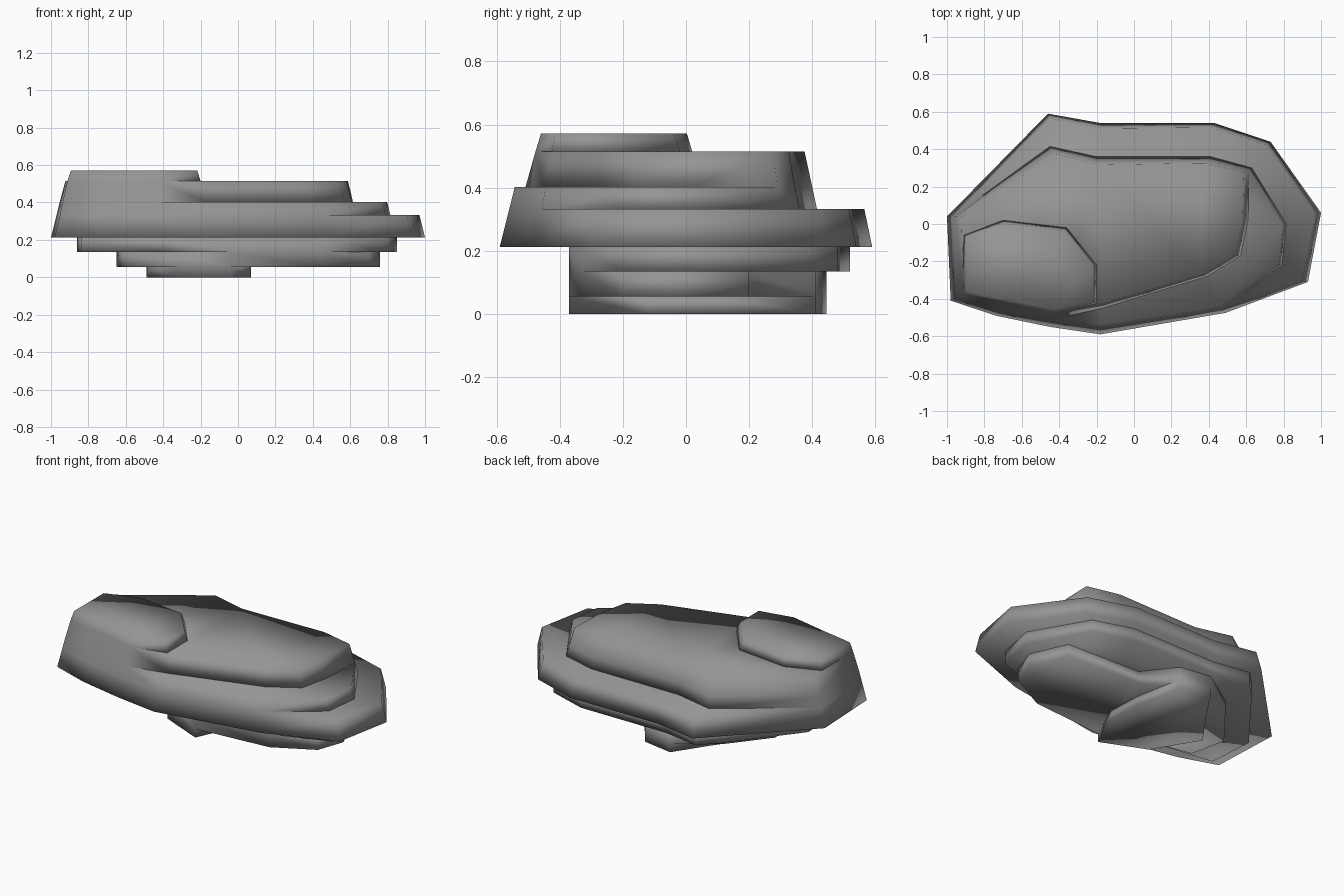
import bpy, bmesh
from mathutils import Vector

if "Cube" in bpy.data.objects:
    bpy.data.objects.remove(bpy.data.objects["Cube"])

bm = bmesh.new()


def slab(outline, z0, z1, inset=0.0):
    """Flat stone layer: outline at z0, pulled toward its centre at z1."""
    pts = [Vector(p) for p in outline]
    mid = sum(pts, Vector((0, 0))) / len(pts)
    low = [bm.verts.new((p.x, p.y, z0)) for p in pts]
    top = []
    for p in pts:
        q = p + (mid - p).normalized() * inset
        top.append(bm.verts.new((q.x, q.y, z1)))
    faces = [bm.faces.new(low), bm.faces.new(top)]
    n = len(pts)
    for i in range(n):
        j = (i + 1) % n
        faces.append(bm.faces.new((low[i], low[j], top[j], top[i])))
    bmesh.ops.recalc_face_normals(bm, faces=faces)


# Foot, then the two base layers stepping outward
slab([(-.49, .03), (-.32, -.25), (-.04, -.37), (.07, -.12), (.06, .1),
      (.0, .41), (-.2, .445), (-.33, .25)], 0, .055)
slab([(-.65, .03), (-.6, -.2), (-.32, -.26), (-.04, -.37), (.45, -.33), (.7, -.2),
      (.76, -.03), (.66, .2), (.15, .22), (.0, .41), (-.2, .445), (-.45, .28)],
     .055, .135)
slab([(-.86, 0), (-.84, -.3), (-.4, -.36), (-.04, -.37), (.45, -.33), (.8, -.2),
      (.85, .05), (.65, .4), (.4, .48), (-.2, .48), (-.43, .52), (-.53, .42)],
     .135, .212)

# Widest slab
slab([(-1, .04), (-.98, -.41), (-.74, -.49), (-.45, -.55), (-.18, -.59),
      (.49, -.475), (.93, -.31), (1, .06), (.73, .44), (.43, .54),
      (-.18, .54), (-.46, .59)], .212, .332, .03)

# Upper terraces, shifted toward the front left
slab([(-.97, .04), (-.955, -.395), (-.72, -.465), (-.44, -.522), (-.18, -.56),
      (.47, -.455), (.79, -.22), (.815, 0), (.63, .3), (.41, .36), (-.2, .36),
      (-.45, .415)], .332, .402, .018)
slab([(-.953, .04), (-.94, -.385), (-.7, -.45), (-.43, -.505), (-.17, -.45),
      (.39, -.28), (.57, -.17), (.61, .02), (.615, .29), (.4, .345),
      (-.2, .345), (-.44, .4)], .402, .514, .03)
slab([(-.91, -.06), (-.912, -.372), (-.68, -.425), (-.425, -.477), (-.2, -.425),
      (-.2, -.22), (-.36, -.02), (-.7, .02)], .514, .572, .02)

# Weld the layers where their walls meet so the shading flows across
bmesh.ops.remove_doubles(bm, verts=bm.verts, dist=.022)
bmesh.ops.triangulate(bm, faces=bm.faces)
for f in bm.faces:
    f.smooth = True
mesh = bpy.data.meshes.new("layered_rock")
bm.to_mesh(mesh)
bm.free()
rock = bpy.data.objects.new("layered_rock", mesh)
bpy.context.collection.objects.link(rock)

# Dark grey stone
stone = bpy.data.materials.new("dark_stone")
stone.diffuse_color = (.3, .3, .3, 1)
stone.use_nodes = True
stone.node_tree.nodes["Principled BSDF"].inputs["Base Color"].default_value = stone.diffuse_color
mesh.materials.append(stone)
